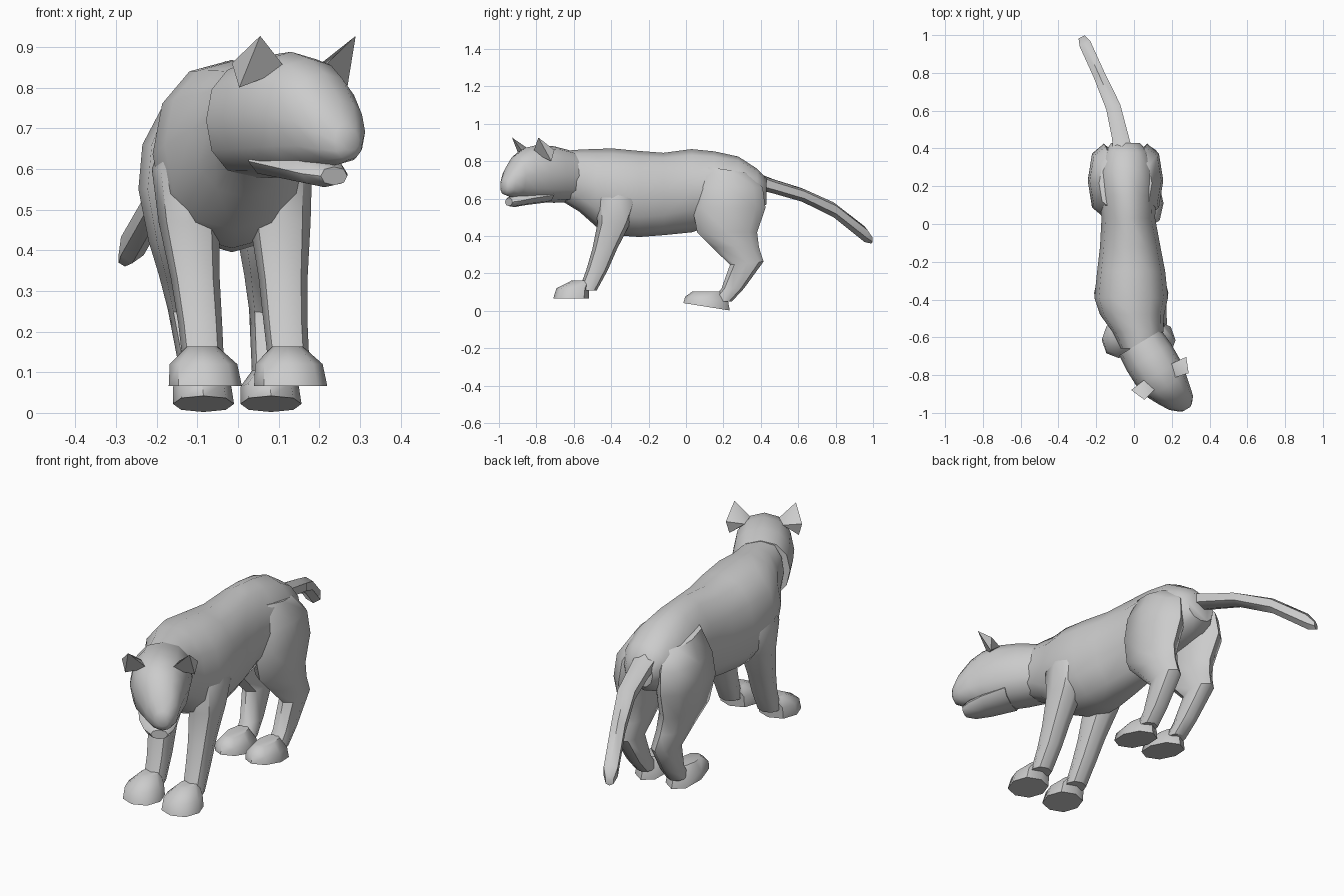
import bpy, bmesh
from math import sin, cos, pi, radians
from mathutils import Vector

if "Cube" in bpy.data.objects:
    bpy.data.objects.remove(bpy.data.objects["Cube"])


def power(v, e):
    return (1 if v >= 0 else -1) * abs(v) ** e


def finish(name, bm):
    bmesh.ops.recalc_face_normals(bm, faces=bm.faces)
    me = bpy.data.meshes.new(name)
    bm.to_mesh(me)
    bm.free()
    ob = bpy.data.objects.new(name, me)
    bpy.context.collection.objects.link(ob)
    return ob


def loft(name, rings, n=10, upright=False):
    """Rings are (x, y, z, half width, half depth, turn, optional roundness).
    upright: rings lie flat, turn tilts them in y; otherwise they face y, turn is yaw."""
    bm = bmesh.new()
    loops = []
    for x, y, z, a, b, turn, *rest in rings:
        e = rest[0] if rest else 0.9
        u = Vector((1, 0, 0)) if upright else Vector((cos(turn), sin(turn), 0))
        v = Vector((0, 1, turn)) if upright else Vector((0, 0, 1))
        loop = []
        for i in range(n):
            t = 2 * pi * i / n + pi / 2
            p = Vector((x, y, z)) + u * a * power(round(cos(t), 6), e) + v * b * power(round(sin(t), 6), e)
            loop.append(bm.verts.new(p))
        loops.append(loop)
    for p, q in zip(loops, loops[1:]):
        for i in range(n):
            j = (i + 1) % n
            bm.faces.new((p[i], p[j], q[j], q[i]))
    bm.faces.new(loops[0])
    bm.faces.new(loops[-1])
    return finish(name, bm)


# Torso from neck to rump: x, y, top, bottom, half width, roundness
torso = [(.04, -.66, .855, .585, .11, .9), (.02, -.57, .862, .53, .135, .9), (-.01, -.48, .866, .45, .17, .9),
         (-.015, -.39, .868, .405, .195, .9), (-.015, -.25, .855, .395, .18, .9), (-.02, -.12, .845, .405, .16, .95),
         (-.03, .03, .865, .42, .142, 1.12), (-.035, .15, .853, .46, .15, 1.1), (-.04, .28, .825, .50, .145, 1),
         (-.04, .38, .76, .53, .115, .9), (-.045, .43, .71, .57, .075, .9)]
loft("torso", [(x, y, (t + b) / 2, w, (t - b) / 2, 0, e) for x, y, t, b, w, e in torso], 12)

# Head, turned to one side
YAW = radians(31)
MID = Vector((.172, -.86, 0))
SIDE = Vector((cos(YAW), sin(YAW), 0))
FWD = Vector((sin(YAW), -cos(YAW), 0))


def head_rings(rows):
    """Rows are forward, sideways, top, bottom, half width."""
    out = []
    for t, s, top, bottom, w in rows:
        c = MID + FWD * t + SIDE * s
        out.append((c.x, c.y, (top + bottom) / 2, w, (top - bottom) / 2, YAW))
    return out


loft("head", head_rings([(-.27, 0, .86, .58, .13), (-.18, 0, .88, .578, .137), (-.08, 0, .888, .58, .135),
                         (0, .003, .872, .59, .118), (.06, .012, .835, .603, .096), (.115, .022, .77, .612, .073),
                         (.148, .028, .715, .622, .04), (.158, .03, .695, .645, .022)]), 12)
loft("lower_jaw", head_rings([(-.12, 0, .66, .578, .1), (0, 0, .64, .565, .088),
                              (.07, .005, .622, .555, .066), (.108, .01, .605, .56, .038)]), 8)

# Ears: folded pointed leaves
for s, label in ((-1, "left"), (1, "right")):
    bm = bmesh.new()
    pts = [(.137, 0, .927), (.05, -.02, .845), (.155, -.07, .80), (.17, -.08, .86), (.085, -.09, .855)]
    tip, inner, low, outer, back = [
        bm.verts.new(MID + SIDE * s * a + FWD * b + Vector((0, 0, z))) for a, b, z in pts]
    for f in ((tip, inner, low), (tip, low, outer), (tip, outer, back),
              (tip, back, inner), (outer, low, back), (inner, back, low)):
        bm.faces.new(f)
    finish("ear_" + label, bm)

# Leg profiles: side offset, y, z, half width, half depth, tilt
front_leg = [(.085, -.36, .74, .06, .08, 0), (.115, -.365, .60, .082, .12, 0),
             (.112, -.385, .47, .075, .088, 0), (.108, -.435, .33, .06, .066, 0),
             (.105, -.475, .22, .054, .058, 0), (.105, -.525, .11, .05, .048, 0)]
front_paw = [(.105, -.615, .066, .09, .095, .0), (.105, -.605, .12, .083, .088, 0),
             (.105, -.56, .163, .038, .05, 0)]
hind_leg = [(.08, .215, .755, .06, .13, -.15), (.105, .23, .66, .085, .18, 0), (.115, .23, .55, .085, .195, 0),
            (.11, .22, .42, .075, .16, 0), (.105, .265, .34, .062, .125, 0),
            (.10, .325, .255, .052, .09, .1), (.09, .25, .12, .047, .06, 0), (.085, .19, .05, .045, .055, 0)]
hind_paw = [(.083, .11, .022, .075, .124, -.16), (.083, .11, .064, .072, .115, -.1),
            (.083, .115, .104, .04, .08, 0)]

# Each pair leans a little: the mirror line shifts with height
for s, label in ((-1, "left"), (1, "right")):
    for name, prof, low, high in (("front_leg", front_leg, .03, -.015), ("front_paw", front_paw, .03, -.015),
                                  ("hind_leg", hind_leg, 0, -.045), ("hind_paw", hind_paw, 0, -.045)):
        rings = [(low + (high - low) * min(z / .55, 1) + s * x, y, z, a, b, t) for x, y, z, a, b, t in prof]
        loft(name + "_" + label, rings, 8, True)

# Tail
loft("tail", [(-.055, .36, .70, .06, .045, .2), (-.075, .47, .665, .05, .038, .3), (-.11, .62, .62, .045, .036, .35),
              (-.185, .79, .54, .036, .04, .45), (-.26, .955, .41, .036, .042, .5),
              (-.278, .99, .38, .02, .02, .5)], 6)

# Smooth shading with sharp edges kept
for ob in bpy.context.collection.objects:
    ob.select_set(True)
    bpy.context.view_layer.objects.active = ob
bpy.ops.object.shade_smooth_by_angle(angle=radians(48))
